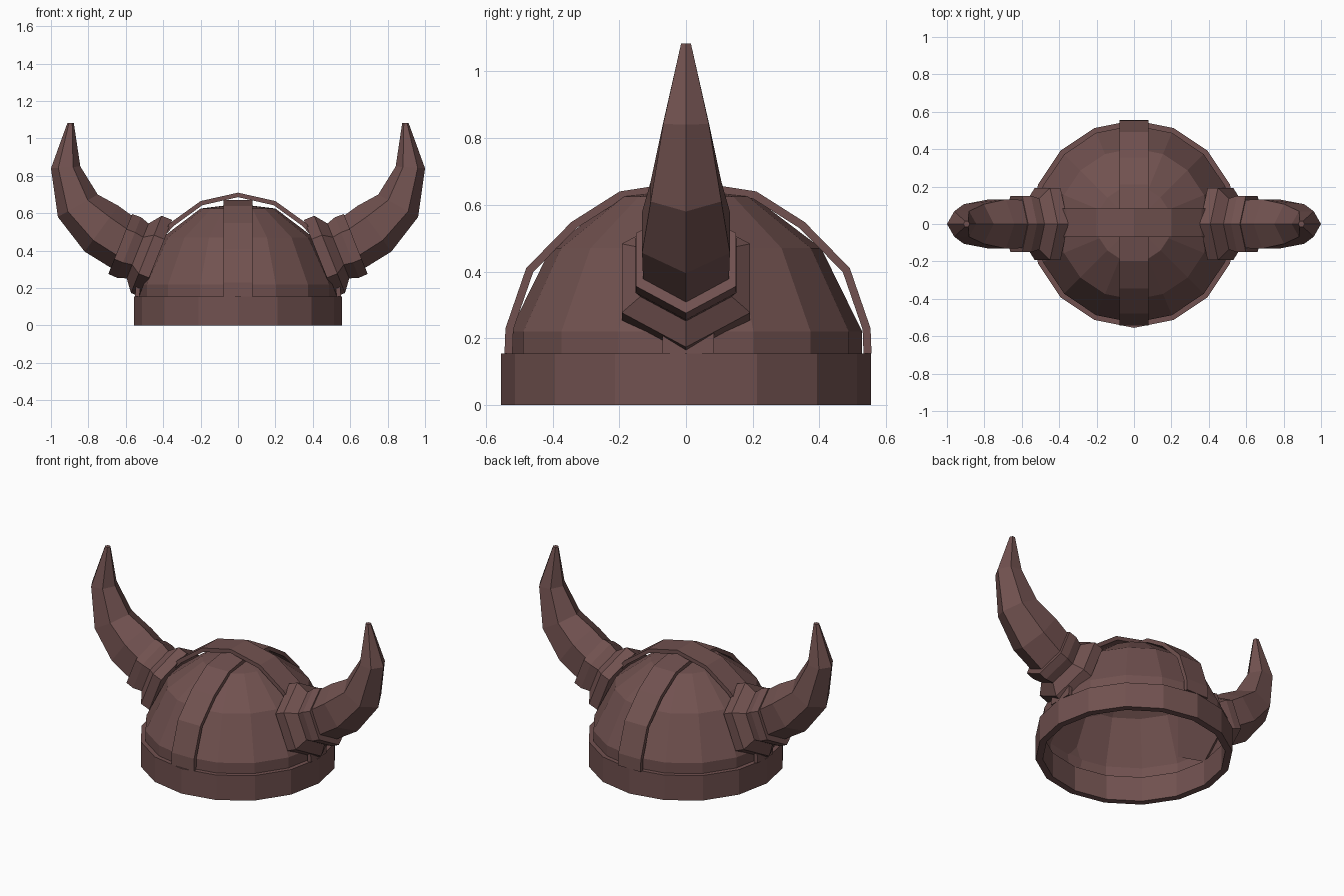
import bpy
import bmesh
from math import cos, sin, pi
from mathutils import Vector

cube = bpy.data.objects.get("Cube")
if cube:
    bpy.data.objects.remove(cube)

brown = bpy.data.materials.new("dark_brown")
brown.use_nodes = True
colour = (0.165, 0.083, 0.079, 1)
brown.diffuse_color = colour
brown.node_tree.nodes["Principled BSDF"].inputs["Base Color"].default_value = colour


def finish(name, bm):
    bmesh.ops.remove_doubles(bm, verts=bm.verts, dist=0.0005)
    bmesh.ops.recalc_face_normals(bm, faces=bm.faces)
    mesh = bpy.data.meshes.new(name)
    bm.to_mesh(mesh)
    bm.free()
    mesh.materials.append(brown)
    obj = bpy.data.objects.new(name, mesh)
    bpy.context.collection.objects.link(obj)
    return obj


def loft(name, rings, caps=False, closed=False):
    """Join rings of equal point count; closed also joins last to first."""
    bm = bmesh.new()
    loops = [[bm.verts.new(p) for p in ring] for ring in rings]
    pairs = list(zip(loops, loops[1:]))
    if closed:
        pairs.append((loops[-1], loops[0]))
    n = len(loops[0])
    for a, b in pairs:
        for i in range(n):
            j = (i + 1) % n
            bm.faces.new((a[i], a[j], b[j], b[i]))
    if caps:
        bm.faces.new(loops[0])
        bm.faces.new(loops[-1])
    return finish(name, bm)


def circle(r, z, n=16):
    return [(r * cos(2 * pi * i / n), r * sin(2 * pi * i / n), z) for i in range(n)]


def hexagon(low, high, side):
    """Six-sided ring with ridges at its low and high points."""
    low, high = Vector((low[0], 0, low[1])), Vector((high[0], 0, high[1]))
    centre, half = (low + high) / 2, (high - low) / 2
    ring = []
    for i in range(6):
        a = i * pi / 3
        p = centre + half * cos(a) + Vector((0, half.length * sin(a), 0))
        ring.append((p.x * side, p.y, p.z))
    return ring


# Brim band and dome shell
loft("brim_band", [circle(0.555, 0), circle(0.555, 0.155),
                   circle(0.515, 0.155), circle(0.515, 0)], closed=True)
loft("dome", [circle(r, z) for r, z in
              [(0.528, 0.14), (0.528, 0.22), (0.405, 0.47), (0.2, 0.625), (0, 0.65)]])


# Crossing straps, bent over the dome
def strap(name, half_profile, across, width, shift):
    outer = half_profile + [(-x, z) for x, z in half_profile[-2::-1]]
    hub = Vector((0, 0.155))
    rings = []
    for p in outer:
        p = Vector(p)
        q = p - (p - hub).normalized() * 0.024
        ring = [(p.x, -width, p.y), (p.x, width, p.y), (q.x, width, q.y), (q.x, -width, q.y)]
        if across:
            rings.append([(x, y + shift, z) for x, y, z in ring])
        else:
            rings.append([(y, x + shift, z) for x, y, z in ring])
    loft(name, rings, caps=True)


lower_arc = [(0.55, 0.155), (0.547, 0.23), (0.485, 0.41)]
strap("front_back_strap", lower_arc + [(0.35, 0.548), (0.205, 0.64), (0, 0.672)],
      False, 0.077, 0.006)
strap("side_strap", lower_arc + [(0.36, 0.55), (0.2, 0.665), (0, 0.71)],
      True, 0.077, 0.007)

# Horns with their stepped collars, one per side
axis, up = Vector((0.93, 0.37)), Vector((-0.37, 0.93))
collar_steps = [(-0.06, 0.222), (0, 0.222), (0.05, 0.158), (0.1, 0.174), (0.15, 0.172)]
horn_steps = [((0.65, 0.29), (0.53, 0.56)), ((0.82, 0.395), (0.64, 0.64)),
              ((0.963, 0.58), (0.75, 0.7)), ((1.0, 0.84), (0.843, 0.85)),
              ((0.912, 1.083), (0.878, 1.083))]
for label, side in (("left", 1), ("right", -1)):
    rings = []
    for along, radius in collar_steps:
        c = Vector((0.49, 0.38)) + axis * along
        rings.append(hexagon(c - up * radius, c + up * radius, side))
    loft(label + "_horn_collar", rings, caps=True)
    loft(label + "_horn", [hexagon(a, b, side) for a, b in horn_steps], caps=True)
